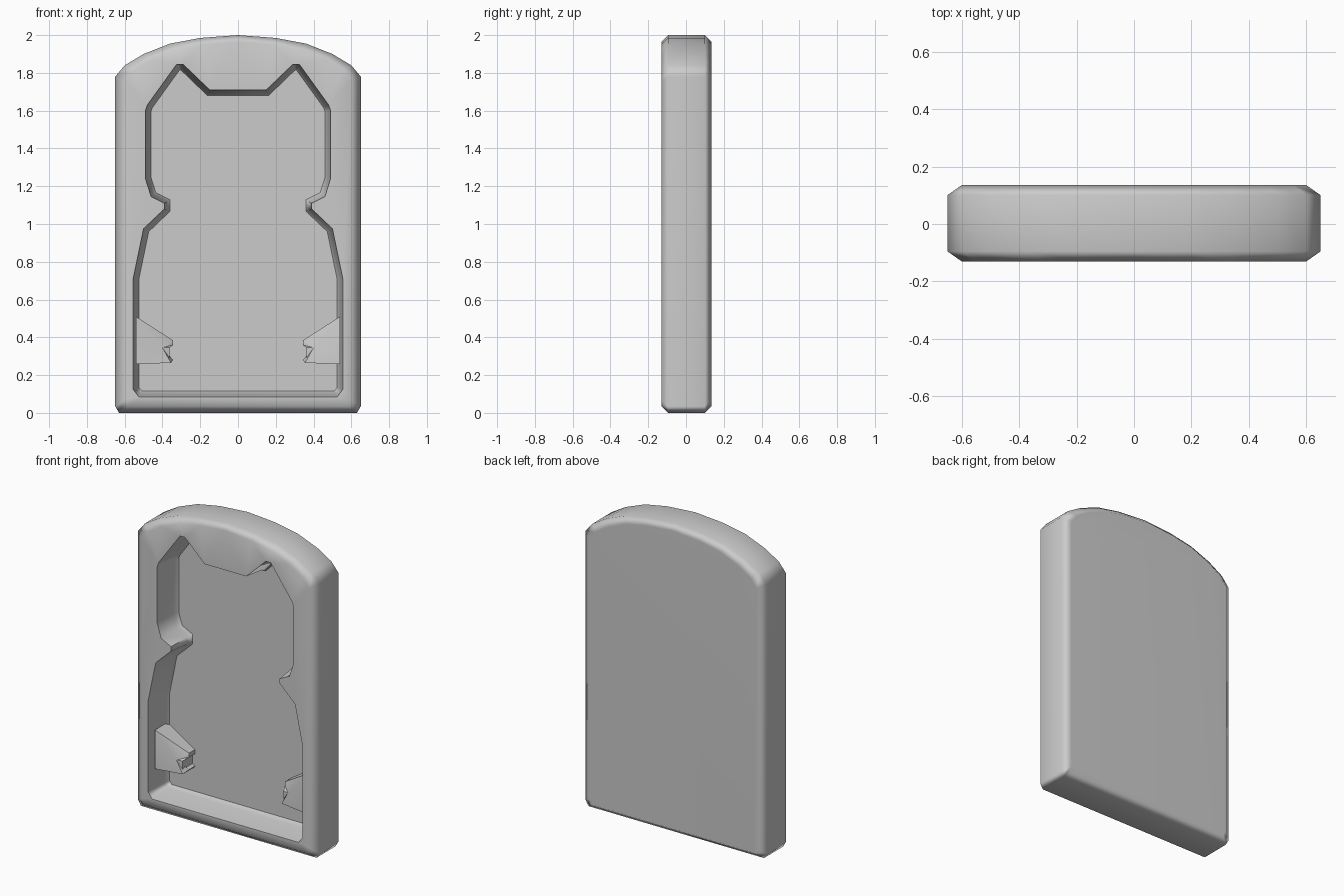
import bpy
import bmesh
import math

cube = bpy.data.objects.get("Cube")
if cube:
    bpy.data.objects.remove(cube, do_unlink=True)

GREY = (0.6, 0.6, 0.6, 1.0)
mat = bpy.data.materials.new("plain_grey")
mat.use_nodes = True
mat.diffuse_color = GREY
mat.node_tree.nodes["Principled BSDF"].inputs["Base Color"].default_value = GREY


def mirrored(half):
    """Close a right-hand half profile into a symmetric loop."""
    return half + [(-x, z) for x, z in reversed(half) if x > 0]


def ring(bm, points, y):
    return [bm.verts.new((x, y, z)) for x, z in points]


def bridge(bm, a, b):
    for i in range(len(a)):
        j = (i + 1) % len(a)
        bm.faces.new((a[i], a[j], b[j], b[i]))


def finish(bm, name, angle):
    bmesh.ops.recalc_face_normals(bm, faces=bm.faces[:])
    mesh = bpy.data.meshes.new(name)
    bm.to_mesh(mesh)
    bm.free()
    mesh.materials.append(mat)
    obj = bpy.data.objects.new(name, mesh)
    bpy.context.collection.objects.link(obj)
    bpy.ops.object.select_all(action='DESELECT')
    obj.select_set(True)
    bpy.context.view_layer.objects.active = obj
    bpy.ops.object.shade_smooth_by_angle(angle=math.radians(angle))
    obj.modifiers.new("even_shading", 'WEIGHTED_NORMAL').keep_sharp = True
    return obj


# Arched tray outline and the shaped opening in its front
outline = mirrored([(0.63, 0), (0.65, 0.035), (0.65, 1.78), (0.6, 1.84),
                    (0.5, 1.9), (0.36, 1.955), (0.2, 1.985), (0, 2.0)])
inset_outline = [(x * 0.923, 1 + (z - 1) * 0.965) for x, z in outline]
opening = mirrored([(0.525, 0.085), (0.555, 0.125), (0.555, 0.71), (0.5, 0.975),
                    (0.39, 1.08), (0.39, 1.11), (0.46, 1.145), (0.49, 1.24),
                    (0.49, 1.6), (0.48, 1.63), (0.325, 1.845), (0.29, 1.845),
                    (0.15, 1.71)])

# Chamfered shell
bm = bmesh.new()
front = ring(bm, inset_outline, -0.13)
side_front = ring(bm, outline, -0.095)
side_back = ring(bm, outline, 0.1)
back = ring(bm, inset_outline, 0.135)
for a, b in ((front, side_front), (side_front, side_back), (side_back, back)):
    bridge(bm, a, b)
bm.faces.new(back)

# Front rim around the opening
lip = ring(bm, opening, -0.13)
lip_edges = [bm.edges.new((lip[i], lip[(i + 1) % len(lip)])) for i in range(len(lip))]
front_edges = [bm.edges.get((front[i], front[(i + 1) % len(front)])) for i in range(len(front))]
bmesh.ops.triangle_fill(bm, use_beauty=True, edges=front_edges + lip_edges, normal=(0, -1, 0))

# Recess: steep wall, small fillet, flat floor
floor = bm.faces.new(lip)
floor.normal_update()
for thickness, y in ((0.015, 0.02), (0.015, 0.05)):
    bmesh.ops.inset_region(bm, faces=[floor], thickness=thickness, use_even_offset=True)
    for v in floor.verts:
        v.co.y = y
    floor.normal_update()
finish(bm, "tray", 60)

# Wedge-shaped retaining tabs: x, z and the depth of the front surface
tab = [(0.54, 0.258, -0.08), (0.54, 0.51, -0.08), (0.345, 0.385, -0.01),
       (0.343, 0.36, -0.01), (0.362, 0.345, -0.05), (0.362, 0.29, -0.05),
       (0.343, 0.28, -0.01), (0.355, 0.265, -0.06)]
for side, label in ((1, "left_tab"), (-1, "right_tab")):
    bm = bmesh.new()
    face_ring = [bm.verts.new((side * x, y, z)) for x, z, y in tab]
    base_ring = ring(bm, [(side * x, z) for x, z, y in tab], 0.06)
    bridge(bm, face_ring, base_ring)
    bm.faces.new(base_ring)
    # Sloping front meets at a ridge point
    peak = bm.verts.new((side * 0.4, -0.06, 0.345))
    for i in range(len(face_ring)):
        bm.faces.new((face_ring[i], face_ring[(i + 1) % len(face_ring)], peak))
    finish(bm, label, 40)
